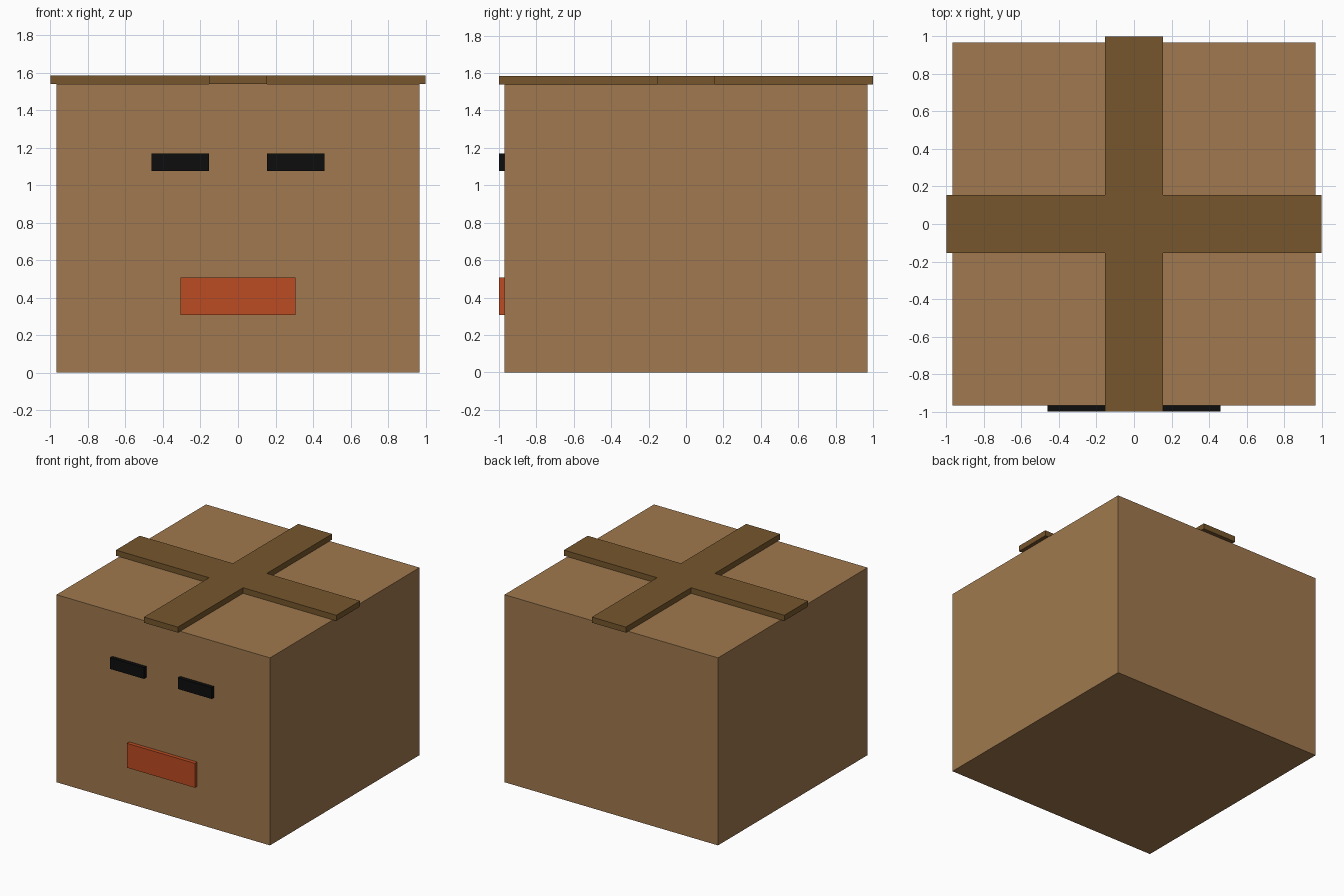
import bpy, bmesh

if "Cube" in bpy.data.objects:
    bpy.data.objects.remove(bpy.data.objects["Cube"])

U = 2 / 65  # base unit


def srgb(r, g, b):
    def lin(c):
        c /= 255
        return c / 12.92 if c <= 0.04045 else ((c + 0.055) / 1.055) ** 2.4
    return (lin(r), lin(g), lin(b), 1)


def material(name, rgb):
    m = bpy.data.materials.new(name)
    m.diffuse_color = srgb(*rgb)
    m.use_nodes = True
    m.node_tree.nodes["Principled BSDF"].inputs["Base Color"].default_value = m.diffuse_color
    return m


CARDBOARD = material("cardboard", (160, 121, 78))
TAPE = material("dark_brown", (118, 86, 44))
BLACK = material("black", (13, 13, 13))
ORANGE = material("burnt_orange", (188, 76, 34))


def prism(name, outline, z0, z1, mat):
    """Extrude a flat xy outline from z0 up to z1."""
    bm = bmesh.new()
    base = bm.faces.new([bm.verts.new((x, y, z0)) for x, y in outline])
    top = bmesh.ops.extrude_face_region(bm, geom=[base], use_keep_orig=True)["geom"]
    for v in top:
        if isinstance(v, bmesh.types.BMVert):
            v.co.z = z1
    bmesh.ops.recalc_face_normals(bm, faces=bm.faces)
    mesh = bpy.data.meshes.new(name)
    bm.to_mesh(mesh)
    bm.free()
    mesh.materials.append(mat)
    obj = bpy.data.objects.new(name, mesh)
    bpy.context.collection.objects.link(obj)
    return obj


def block(name, x0, x1, y0, y1, z0, z1, mat):
    return prism(name, [(x0, y0), (x1, y0), (x1, y1), (x0, y1)], z0, z1, mat)


H = 31.5 * U   # half width of the box
TOP = 50 * U   # height of the box
W = 5 * U      # half width of a tape strip

# Box body
block("box", -H, H, -H, H, 0, TOP, CARDBOARD)

# Crossed tape on the lid, overhanging every side
arm = [(1, -W), (1, W), (W, W)]
cross = []
for _ in range(4):
    cross += arm
    arm = [(-y, x) for x, y in arm]
prism("tape_cross", cross, TOP, TOP + 1.5 * U, TAPE)

# Eyes
for side, x in (("left", -15 * U), ("right", 5 * U)):
    block(side + "_eye", x, x + 10 * U, -1, -H, 35 * U, 38 * U, BLACK)

# Mouth
block("mouth", -10 * U, 10 * U, -1, -H, 10 * U, 16.5 * U, ORANGE)
